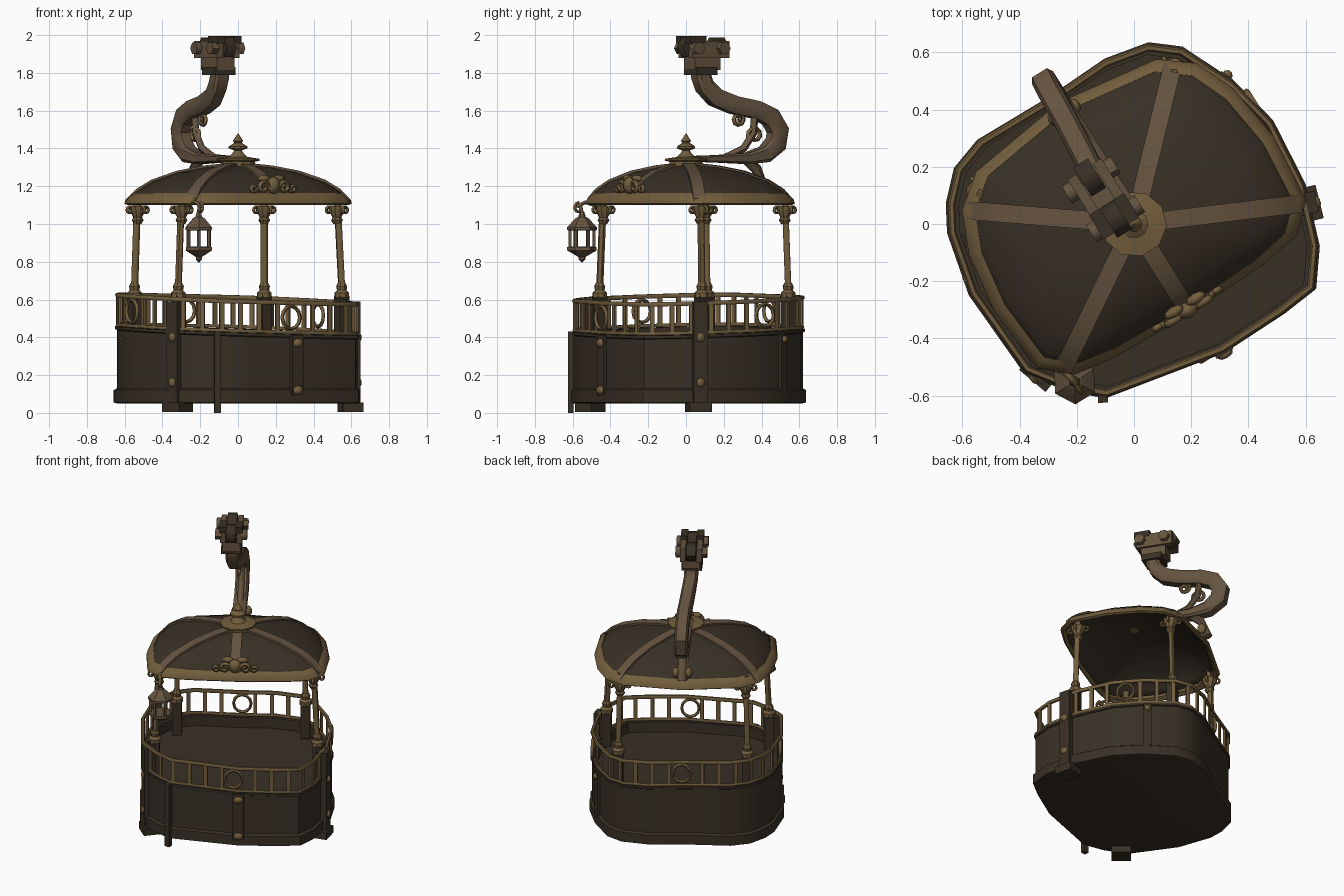
import bpy, bmesh, math
from mathutils import Matrix, Vector

if "Cube" in bpy.data.objects:
    bpy.data.objects.remove(bpy.data.objects["Cube"])

TURN = Matrix.Rotation(math.radians(32), 4, 'Z')  # the cabin stands turned


def material(name, rgb):
    m = bpy.data.materials.new(name)
    m.use_nodes = True
    m.diffuse_color = (*rgb, 1)
    m.node_tree.nodes["Principled BSDF"].inputs["Base Color"].default_value = (*rgb, 1)
    return m


DARK = material("dark_wood", (0.040, 0.0295, 0.0185))
BRASS = material("aged_brass", (0.172, 0.112, 0.047))
BROWN = material("brown_metal", (0.13, 0.087, 0.051))


def finish(name, me, mat, angle=35):
    me.transform(TURN)
    me.materials.clear()
    me.materials.append(mat)
    me.shade_smooth()
    me.set_sharp_from_angle(angle=math.radians(angle))
    ob = bpy.data.objects.new(name, me)
    bpy.context.collection.objects.link(ob)
    return ob


def from_bm(name, bm, mat, angle=35):
    bmesh.ops.recalc_face_normals(bm, faces=bm.faces)
    me = bpy.data.meshes.new(name)
    bm.to_mesh(me)
    bm.free()
    return finish(name, me, mat, angle)


def loft(name, rings, mat, caps=(True, True), loop=False, angle=35):
    bm = bmesh.new()
    rows = [[bm.verts.new(p) for p in ring] for ring in rings]
    pairs = list(zip(rows, rows[1:])) + ([(rows[-1], rows[0])] if loop else [])
    for a, b in pairs:
        for i in range(len(a)):
            j = (i + 1) % len(a)
            bm.faces.new((a[i], a[j], b[j], b[i]))
    if not loop:
        for row, cap in zip((rows[0], rows[-1]), caps):
            if cap:
                bm.faces.new(row)
    return from_bm(name, bm, mat, angle)


def lathe(name, profile, u, v, mat, n=8, angle=35):
    rings = [[(u + max(r, .001) * math.cos(math.tau * i / n), v + max(r, .001) * math.sin(math.tau * i / n), z)
              for i in range(n)] for r, z in profile]
    return loft(name, rings, mat, angle=angle)


def box(name, loc, size, mat, yaw=0):
    bm = bmesh.new()
    m = Matrix.Translation(loc) @ Matrix.Rotation(yaw, 4, 'Z') @ Matrix.Diagonal((*size, 1))
    bmesh.ops.create_cube(bm, size=1, matrix=m)
    return from_bm(name, bm, mat)


def ball(name, loc, size, mat):
    bm = bmesh.new()
    bmesh.ops.create_uvsphere(bm, u_segments=8, v_segments=5, radius=1,
                              matrix=Matrix.Translation(loc) @ Matrix.Diagonal((*size, 1)))
    return from_bm(name, bm, mat, 60)


def tube(name, pts, r, mat, closed=False):
    cu = bpy.data.curves.new(name, 'CURVE')
    cu.dimensions = '3D'
    cu.bevel_depth, cu.bevel_resolution, cu.use_fill_caps = r, 1, True
    sp = cu.splines.new('POLY')
    sp.points.add(len(pts) - 1)
    for point, p in zip(sp.points, pts):
        point.co = (*p, 1)
    sp.use_cyclic_u = closed
    ob = bpy.data.objects.new(name, cu)
    me = bpy.data.meshes.new_from_object(ob)
    bpy.data.objects.remove(ob)
    return finish(name, me, mat, 60)


def curl(name, centre, axis, size, start, turns, r, mat):
    """Spiral scroll in the plane of a horizontal axis and z."""
    c, a, pts = Vector(centre), Vector((*axis, 0)).normalized(), []
    for i in range(13):
        t = math.radians(start) + turns * math.tau * i / 12
        s = size * (1 - .75 * i / 12)
        pts.append(c + a * s * math.cos(t) + Vector((0, 0, s * math.sin(t))))
    return tube(name, pts, r, mat)


def ring(outline, s, z):
    return [(u * s, v * s, z) for u, v in outline]


def lean(u, v):
    """The tub's upper edge and railing rise a little toward the back."""
    return .035 * v - .02 * u


def leaning(points):
    return [(u, v, z + lean(u, v)) for u, v, z in points]


def walk(outline, n):
    """Evenly spaced points along an outline, with the tangent angle."""
    pts = [Vector(p) for p in outline]
    segs = list(zip(pts, pts[1:] + pts[:1]))
    step = sum((b - a).length for a, b in segs) / n
    out, carry = [], 0
    for a, b in segs:
        length, d = (b - a).length, carry
        while d < length - 1e-6:
            p = a.lerp(b, d / length)
            out.append((p.x, p.y, math.atan2(b.y - a.y, b.x - a.x)))
            d += step
        carry = d - length
    return out


# The floor plan is slightly uneven; the roof plan is symmetric
FLOOR = [(.03, -.55), (.28, -.545), (.42, -.53), (.51, -.41), (.583, -.2), (.605, .05), (.562, .24), (.473, .436),
         (.38, .512), (.22, .545), (-.02, .535), (-.31, .54), (-.43, .5), (-.52, .41), (-.571, .32), (-.622, .095),
         (-.603, -.24), (-.51, -.37), (-.408, -.464), (-.25, -.495)]
HALF = [(0, -.36), (.3, -.35), (.45, -.325), (.54, -.24), (.56, 0), (.53, .21), (.47, .35), (.36, .435), (0, .485)]
ROOF = HALF + [(-u, v) for u, v in reversed(HALF[1:-1])]
DOME = [(.06, 1.315), (.3, 1.3), (.55, 1.272), (.78, 1.225), (.92, 1.175), (1, 1.125)]

# Cabin tub with skirt and sunken floor
base = [ring(FLOOR, s, z) for s, z in ((.97, .05), (1, .055), (1, .12), (.975, .13))]
top = [leaning(ring(FLOOR, s, z)) for s, z in ((.975, .415), (.99, .42), (.99, .435), (.93, .435), (.93, .365))]
loft("cabin_tub", base + top, DARK)

# Railing
for z, r in ((.445, .01), (.6, .013)):
    tube("railing_rail", leaning(ring(FLOOR, .97, z)), r, BRASS, True)
loops = [(0, -.53, 0), (0, .52, 0), (.58, .13, 90), (-.6, .1, 90)]
for u, v, a in walk([(u * .97, v * .97) for u, v in FLOOR], 36):
    if all(math.hypot(u - lu, v - lv) > .06 for lu, lv, _ in loops):
        box("baluster", (u, v, .523 + lean(u, v)), (.024, .012, .145), BRASS, a)
for u, v, a in loops:
    c, s = math.cos(math.radians(a)), math.sin(math.radians(a))
    pts = [(u + .055 * math.cos(t) * c, v + .055 * math.cos(t) * s, .523 + lean(u, v) + .06 * math.sin(t))
           for t in (math.tau * i / 12 for i in range(12))]
    tube("railing_ring", pts, .01, BRASS, True)

# Pilasters, wall strips and bolts
for side in (-1, 1):
    yaw = side * math.radians(72)
    box("pilaster", (side * .55, -.26, .3), (.075, .07, .58), DARK, yaw)
    box("pilaster_foot", (side * .54, -.26, .03), (.12, .11, .05), DARK, yaw)
    for z in (.16, .4):
        ball("pilaster_bolt", (side * .58, -.27, z), (.018, .026, .026), BRASS)
    box("corner_strip", (side * .543, .265, .27), (.05, .02, .3), DARK, side * math.radians(113))
    ball("corner_bolt", (side * .552, .268, .39), (.02, .02, .02), BRASS)
box("door_post", (-.415, -.46, .215), (.035, .03, .43), DARK, math.radians(-30))
box("centre_strip", (.03, -.538, .25), (.07, .03, .32), DARK)
for z in (.12, .37):
    ball("centre_bolt", (.03, -.555, z), (.032, .016, .024), BRASS)

# Roof posts with scrolled capitals
for side in (-1, 1):
    for bu, bv, tu, tv in ((.51, -.22, .485, -.212), (.405, .385, .395, .37)):
        box("post_block", (side * bu, bv, .5), (.06, .06, .24), DARK)
        lathe("post_base", [(.03, .6), (.04, .61), (.04, .635), (.026, .65), (.03, .67), (.02, .69)],
              side * bu, bv, BRASS)
        tube("post_shaft", [(side * bu, bv, .66), (side * tu, tv, 1.16)], .019, BRASS)
        lathe("post_capital", [(.02, 1.0), (.032, 1.02), (.024, 1.035), (.048, 1.08), (.048, 1.095)],
              side * tu, tv, BRASS)
        for axis in ((side, 0), (-side, 0), (0, 1), (0, -1)):
            curl("capital_scroll", (side * tu + axis[0] * .05, tv + axis[1] * .05, 1.072),
                 axis, .024, 180, -1.2, .008, BRASS)

# Roof shell, rim and ribs
shell = loft("roof_shell", [ring(ROOF, s, z) for s, z in DOME], DARK, (True, False), angle=50)
solid = shell.modifiers.new("thickness", 'SOLIDIFY')
solid.thickness = .015
loft("roof_rim", [ring(ROOF, s, z) for s, z in
     [(.95, 1.163), (.985, 1.15), (1.02, 1.128), (1.03, 1.108), (1.0, 1.1), (.955, 1.115)]], BRASS, loop=True)
for u, v in [(0, -.36), (0, .485), (.535, -.25), (-.48, -.3), (.41, .4), (-.47, .35)]:
    d = Vector((u, v, 0))
    w = Vector((-v, u, 0)).normalized() * .032
    rings = []
    for s, z in DOME:
        low, high = Vector((0, 0, z - .006)), Vector((0, 0, z + .01))
        rings.append([d * s + w + low, d * s + w + high, d * s - w + high, d * s - w + low])
    loft("roof_rib", rings, BROWN)

# Front crest
ball("crest_boss", (0, -.355, 1.205), (.042, .03, .046), BRASS)
for side in (-1, 1):
    curl("crest_scroll", (side * .065, -.36, 1.195), (side, 0), .032, 180, -1.3, .013, BRASS)
    curl("crest_tail", (side * .12, -.35, 1.19), (side, 0), .022, 150, 1.2, .011, BRASS)
    ball("crest_leaf", (side * .045, -.335, 1.24), (.04, .02, .02), BRASS)

# Hub and finial
lathe("roof_hub", [(.09, 1.3), (.09, 1.33), (.115, 1.335), (.115, 1.345), (.05, 1.355), (.03, 1.375), (.02, 1.39),
                   (.05, 1.4), (.05, 1.41), (.02, 1.43), (.028, 1.44), (0, 1.48)], 0, 0, BRASS, 10)

# Hanger arm: a boxy bar swept along a path of side, back, height and half thickness
ARM = [(0, .04, 1.345, .015), (0, .2, 1.345, .02), (0, .38, 1.347, .03), (0, .49, 1.368, .043), (0, .56, 1.425, .052),
       (0, .573, 1.495, .052), (-.005, .53, 1.565, .05), (-.01, .44, 1.605, .047), (-.02, .31, 1.63, .047),
       (-.03, .2, 1.67, .047), (-.04, .14, 1.73, .045), (-.04, .12, 1.78, .045), (-.04, .12, 1.83, .045)]
sections = []
for i, (u, v, z, h) in enumerate(ARM):
    a, b = ARM[max(i - 1, 0)], ARM[min(i + 1, len(ARM) - 1)]
    n = Vector((0, a[2] - b[2], b[1] - a[1])).normalized() * h
    x = Vector((.043, 0, 0))
    sections.append([Vector((u, v, z)) + x * p + n * q for p, q in
                     ((1, .6), (.7, 1), (-.7, 1), (-1, .6), (-1, -.6), (-.7, -1), (.7, -1), (1, -.6))])
loft("hanger_arm", sections, BROWN)
tube("arm_brace", [(0, .24, 1.35), (0, .36, 1.4), (0, .42, 1.48), (0, .43, 1.58)], .02, BROWN)
curl("arm_scroll", (0, .43, 1.47), (0, 1), .045, 200, -1.4, .012, BRASS)
curl("arm_scroll", (-.01, .33, 1.555), (0, -1), .04, 100, 1.4, .012, BRASS)
tube("roof_bracket", [(0, .38, 1.34), (0, .44, 1.29), (0, .49, 1.17)], .028, BROWN)
for side in (-1, 1):
    ball("bracket_leaf", (side * .04, .46, 1.21), (.025, .03, .035), BRASS)

# Cable grip
GU = -.045
box("grip_collar", (GU, .12, 1.81), (.13, .13, .04), DARK)
box("grip_neck", (GU, .13, 1.86), (.11, .16, .09), BROWN)
for side in (-1, 1):
    box("grip_cheek", (GU + side * .052, .14, 1.925), (.035, .23, .09), BROWN)
    box("grip_horn", (GU + side * .05, .06, 1.975), (.045, .1, .04), DARK)
    for v in (.05, .21):
        tube("grip_bolt", [(GU + side * x, v, 1.93) for x in (.06, .1)], .035, BROWN)
for v in (.05, .22):
    tube("grip_wheel", [(GU - .03, v, 1.935), (GU + .03, v, 1.935)], .06, DARK)

# Lantern on its hook
lu, lv = -.468, -.357
lathe("lantern_top", [(.062, .965), (.08, .968), (.08, .982), (.035, 1.03), (.02, 1.038), (.012, 1.065)],
      lu, lv, BROWN, 6, 20)
lathe("lantern_base", [(0, .795), (.018, .812), (.018, .825), (.078, .86), (.078, .878), (.06, .88)],
      lu, lv, BROWN, 6, 20)
for i in range(6):
    t = math.tau * i / 6
    box("lantern_bar", (lu + .064 * math.cos(t), lv + .064 * math.sin(t), .923), (.014, .014, .1), BROWN, t)
tube("lantern_hook", [(-.485, -.21, 1.06), (-.485, -.265, 1.1), (-.475, -.33, 1.115), (-.47, -.37, 1.1),
                      (lu, lv, 1.06)], .011, BRASS)
curl("hook_scroll", (-.47, -.375, 1.085), (0, -1), .03, 90, -1.2, .008, BRASS)
